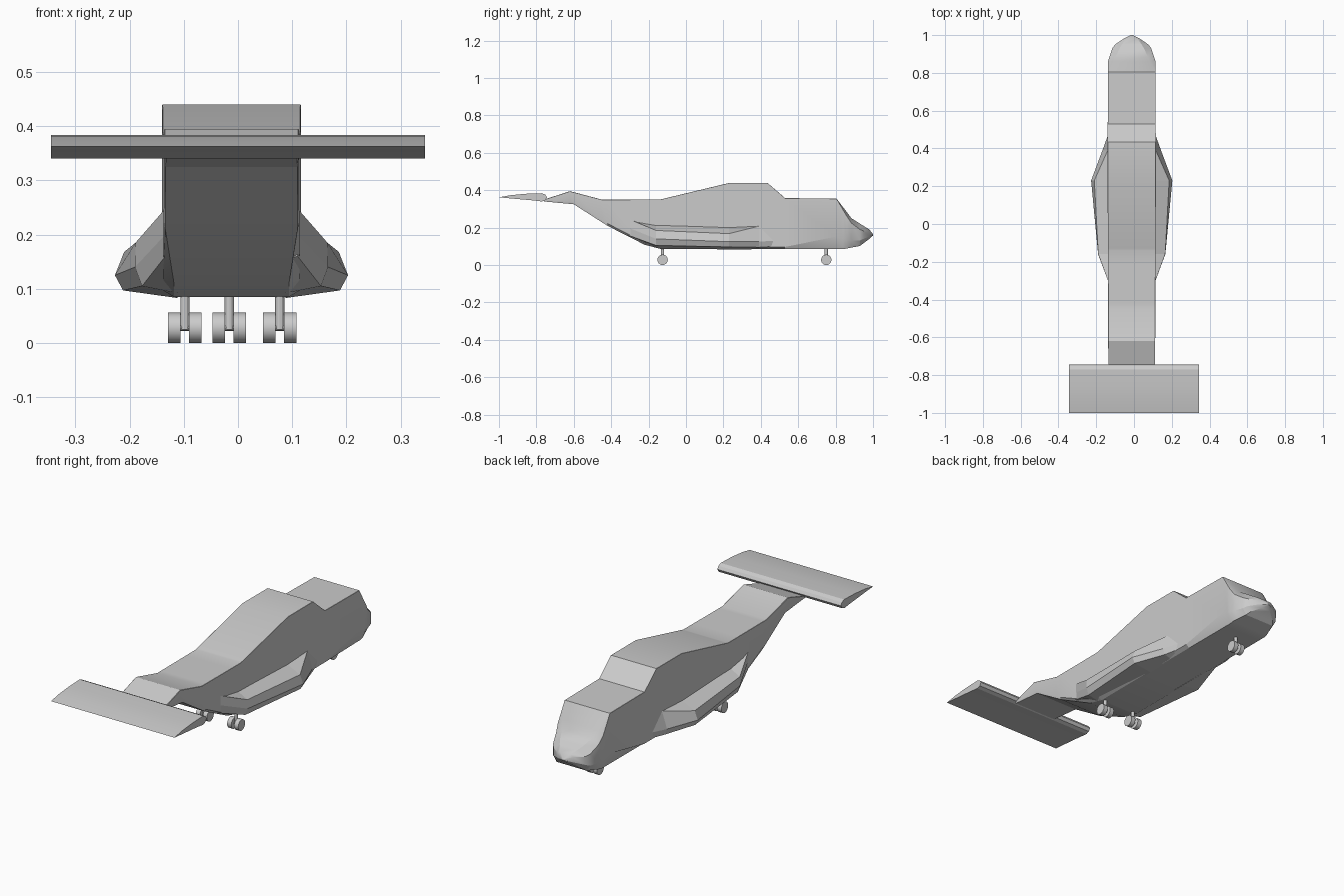
import bpy, bmesh, math
from mathutils import Matrix

if "Cube" in bpy.data.objects:
    bpy.data.objects.remove(bpy.data.objects["Cube"])

CX = -0.012  # centre plane of the hull


def finish(name, bm, smooth=True):
    bmesh.ops.recalc_face_normals(bm, faces=bm.faces)
    me = bpy.data.meshes.new(name)
    bm.to_mesh(me)
    bm.free()
    ob = bpy.data.objects.new(name, me)
    bpy.context.collection.objects.link(ob)
    if smooth:
        bpy.ops.object.select_all(action='DESELECT')
        bpy.context.view_layer.objects.active = ob
        ob.select_set(True)
        bpy.ops.object.shade_smooth_by_angle(angle=math.radians(25))
    return ob


def loft(name, rings, smooth=True):
    bm = bmesh.new()
    loops = [[bm.verts.new(p) for p in r] for r in rings]
    n = len(loops[0])
    for a, b in zip(loops, loops[1:]):
        for i in range(n):
            j = (i + 1) % n
            bm.faces.new((a[i], a[j], b[j], b[i]))
    bm.faces.new(loops[0])
    bm.faces.new(loops[-1])
    return finish(name, bm, smooth)


def interp(pts, y):
    if y <= pts[0][0]:
        return pts[0][1]
    for (a, va), (b, vb) in zip(pts, pts[1:]):
        if y <= b:
            return va + (vb - va) * (y - a) / (b - a)
    return pts[-1][1]


# Fuselage: roof line, belly line, side and roof half widths along y
roof = [(-0.76, 0.35), (-0.62, 0.395), (-0.45, 0.35), (-0.14, 0.35), (0.235, 0.44),
        (0.435, 0.44), (0.53, 0.358), (0.805, 0.355), (0.885, 0.25), (0.98, 0.19), (1.0, 0.165)]
belly = [(-0.76, 0.34), (-0.6, 0.325), (-0.42, 0.21), (-0.22, 0.108), (-0.13, 0.085),
         (0.84, 0.085), (0.93, 0.102), (0.98, 0.14), (1.0, 0.158)]
side = [(-0.76, 0.124), (-0.13, 0.126), (0.2, 0.128), (0.86, 0.126), (0.94, 0.1),
        (0.97, 0.065), (1.0, 0.004)]
top = [(-0.76, 0.122), (0.2, 0.127), (0.805, 0.125), (0.885, 0.085), (0.94, 0.06), (0.98, 0.03), (1.0, 0.002)]
rings = []
for y in sorted({p[0] for p in roof + belly} | {0.86, 0.95}):
    zt, zb, w, t = (interp(p, y) for p in (roof, belly, side, top))
    h = zt - zb
    zs = zt - min((w - t) * 0.8, h * 0.3)
    ch = min(0.012, h * 0.25) if y < 0.8 else h * 0.25
    wb = max(w - (0.02 if y > -0.3 else 0.003), w * 0.5)
    half = [(t, zt), (w, zs), (w, zb + ch), (wb, zb)]
    rings.append([(CX + x, y, z) for x, z in half] + [(CX - x, y, z) for x, z in half[::-1]])
loft("fuselage", rings)

# Side sponsons: y, inner top z, upper edge, outer edge, lower edge, inner bottom z
stations = [
    (-0.31, 0.250, (0.122, 0.248), (0.122, 0.20), (0.122, 0.16), 0.155),
    (-0.16, 0.225, (0.177, 0.185), (0.178, 0.14), (0.165, 0.105), 0.092),
    (0.23, 0.213, (0.198, 0.168), (0.215, 0.125), (0.200, 0.097), 0.083),
    (0.39, 0.209, (0.127, 0.208), (0.155, 0.125), (0.145, 0.095), 0.085),
    (0.47, 0.19, (0.124, 0.18), (0.126, 0.13), (0.122, 0.10), 0.09),
]
for s, label in ((1, "right"), (-1, "left")):
    rings = [[(CX + s * x, y, z) for x, z in ((0.1, zt), u, o, l, (0.1, zb))]
             for y, zt, u, o, l, zb in stations]
    loft("sponson_" + label, rings, False)

# Horizontal stabiliser
foil = [(-1.0, 0.362), (-0.94, 0.373), (-0.86, 0.381), (-0.77, 0.384), (-0.752, 0.376),
        (-0.743, 0.362), (-0.752, 0.347), (-0.77, 0.34), (-0.82, 0.346), (-0.9, 0.353)]
loft("stabiliser", [[(x, y, z) for y, z in foil] for x in (-0.345, 0.345)])


# Landing gear: a strut between two wheels
def gear(name, x, y):
    bm = bmesh.new()
    bmesh.ops.create_cone(bm, cap_ends=True, segments=12, radius1=0.0085, radius2=0.0085,
                          depth=0.075, matrix=Matrix.Translation((x, y, 0.0625)))
    finish(name + "_strut", bm)
    bm = bmesh.new()
    rot = Matrix.Rotation(math.pi / 2, 4, 'Y')
    for d in (-0.0195, 0.0195):
        bmesh.ops.create_cone(bm, cap_ends=True, segments=16, radius1=0.028, radius2=0.028,
                              depth=0.023, matrix=Matrix.Translation((x + d, y, 0.028)) @ rot)
    bmesh.ops.create_cone(bm, cap_ends=True, segments=8, radius1=0.006, radius2=0.006,
                          depth=0.04, matrix=Matrix.Translation((x, y, 0.028)) @ rot)
    finish(name + "_wheels", bm)


gear("nose_gear", -0.016, 0.75)
gear("left_gear", -0.098, -0.125)
gear("right_gear", 0.077, -0.125)
